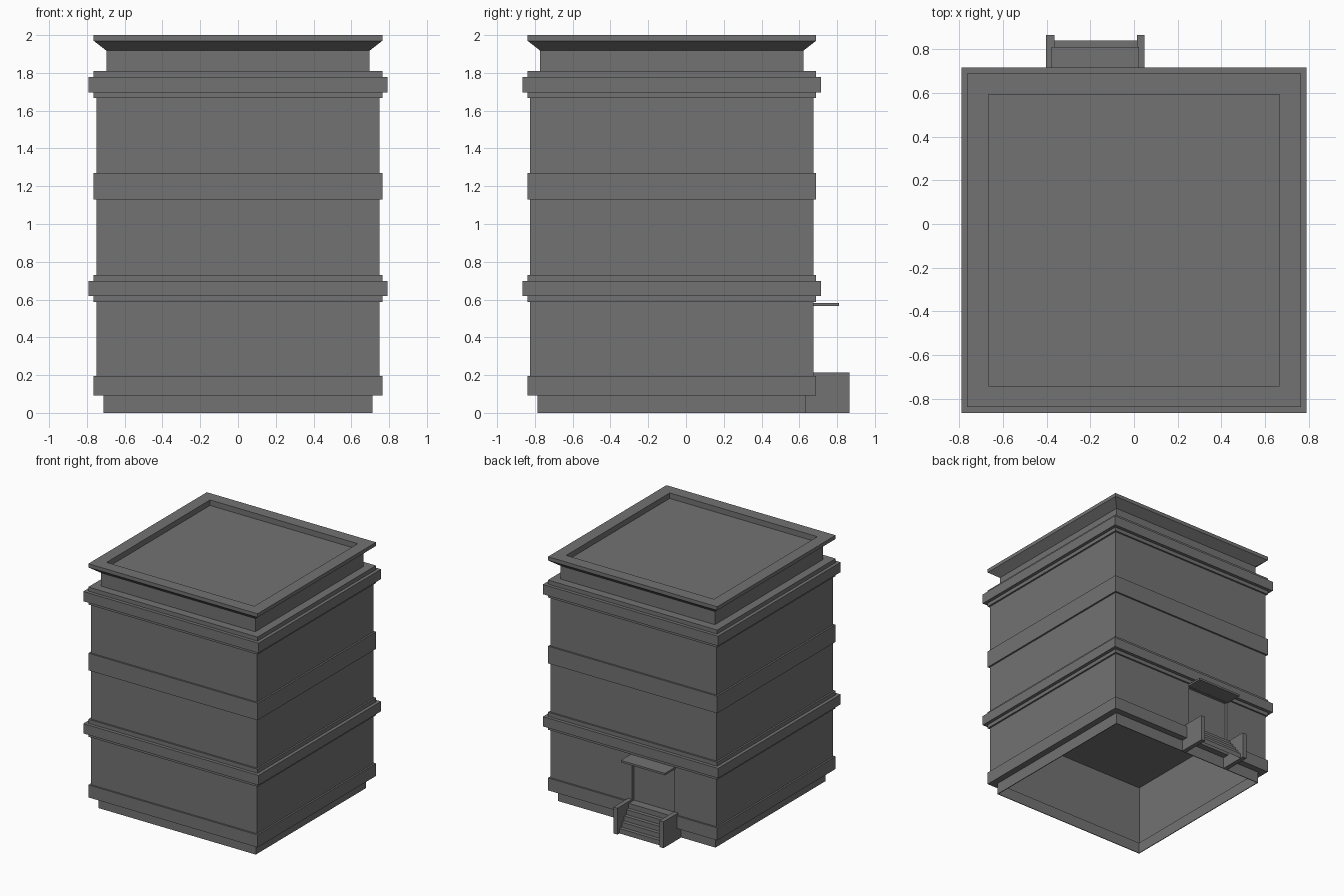
import bpy, bmesh

if "Cube" in bpy.data.objects:
    bpy.data.objects.remove(bpy.data.objects["Cube"])

CY = -0.075               # centre of the square tower in y
DX0, DX1 = -0.365, 0.013  # doorway and stair sides
WALL = CY + 0.75          # back wall plane

dark = bpy.data.materials.new("dark_grey")
dark.diffuse_color = (0.17, 0.17, 0.17, 1)
dark.use_nodes = True
dark.node_tree.nodes["Principled BSDF"].inputs["Base Color"].default_value = dark.diffuse_color


def finish(name, bm):
    bmesh.ops.recalc_face_normals(bm, faces=bm.faces)
    mesh = bpy.data.meshes.new(name)
    bm.to_mesh(mesh)
    bm.free()
    mesh.materials.append(dark)
    ob = bpy.data.objects.new(name, mesh)
    bpy.context.collection.objects.link(ob)
    return ob


def box(name, x0, x1, y0, y1, z0, z1):
    bm = bmesh.new()
    bmesh.ops.create_cube(bm, size=1)
    for v in bm.verts:
        v.co = ((x0 + x1) / 2 + v.co.x * (x1 - x0),
                (y0 + y1) / 2 + v.co.y * (y1 - y0),
                (z0 + z1) / 2 + v.co.z * (z1 - z0))
    return finish(name, bm)


def square_lathe(name, profile):
    """Stack square rings (half width, height) and cap both ends."""
    bm = bmesh.new()
    rings = [[bm.verts.new((sx * h, CY + sy * h, z))
              for sx, sy in ((-1, -1), (1, -1), (1, 1), (-1, 1))]
             for h, z in profile]
    for a, b in zip(rings, rings[1:]):
        for i in range(4):
            j = (i + 1) % 4
            bm.faces.new((a[i], a[j], b[j], b[i]))
    bm.faces.new(rings[0])
    bm.faces.new(rings[-1])
    return finish(name, bm)


def cornice(z):
    """Three-step moulding starting at height z."""
    return [(0.75, z), (0.764, z), (0.764, z + 0.03), (0.791, z + 0.03),
            (0.791, z + 0.11), (0.764, z + 0.11), (0.764, z + 0.143)]


# Tower: hollow ground floor, plinth, bands, cornices, flared rim, sunken roof
profile = [(0.72, 0.59), (0.72, 0.10), (0.705, 0.09), (0.705, 0.0),
           (0.711, 0.0), (0.711, 0.093), (0.764, 0.093), (0.764, 0.195), (0.75, 0.195)]
profile += cornice(0.588)
profile += [(0.75, 0.731), (0.75, 1.13), (0.764, 1.13), (0.764, 1.27), (0.75, 1.27)]
profile += cornice(1.667)
profile += [(0.697, 1.81), (0.697, 1.918), (0.764, 1.97), (0.764, 2.0),
            (0.667, 2.0), (0.667, 1.955)]
tower = square_lathe("tower", profile)

# Shallow doorway recess in the back wall
cutter = box("doorway_cutter", DX0, DX1, WALL - 0.023, WALL + 0.1, 0.2, 0.565)
cutter.hide_render = True
mod = tower.modifiers.new("doorway", 'BOOLEAN')
mod.operation = 'DIFFERENCE'
mod.solver = 'EXACT'
mod.object = cutter
bpy.context.view_layer.objects.active = tower
bpy.ops.object.modifier_apply(modifier=mod.name)
bpy.data.objects.remove(cutter)

# Canopy over the door
box("door_canopy", -0.377, 0.022, WALL - 0.01, 0.81, 0.567, 0.583)

# Stair side walls
box("stair_wall_left", -0.402, DX0, 0.63, 0.865, 0, 0.215)
box("stair_wall_right", DX1, 0.049, 0.63, 0.865, 0, 0.215)

# Stairs: landing and steep steps, open underneath
RISERS, RISE, TREAD = 5, 0.04, 0.03
pts = [(0.84, 0.0)]
for i in range(RISERS):
    y = 0.84 - i * TREAD
    pts.append((y, (i + 1) * RISE))
    pts.append((y - TREAD if i < RISERS - 1 else 0.64, (i + 1) * RISE))
bm = bmesh.new()
rows = [[bm.verts.new((x, y, z)) for x in (DX0, DX1)] for y, z in pts]
for a, b in zip(rows, rows[1:]):
    bm.faces.new((a[0], a[1], b[1], b[0]))
stairs = finish("stairs", bm)
if stairs.data.polygons[0].normal.y < 0:
    stairs.data.flip_normals()
